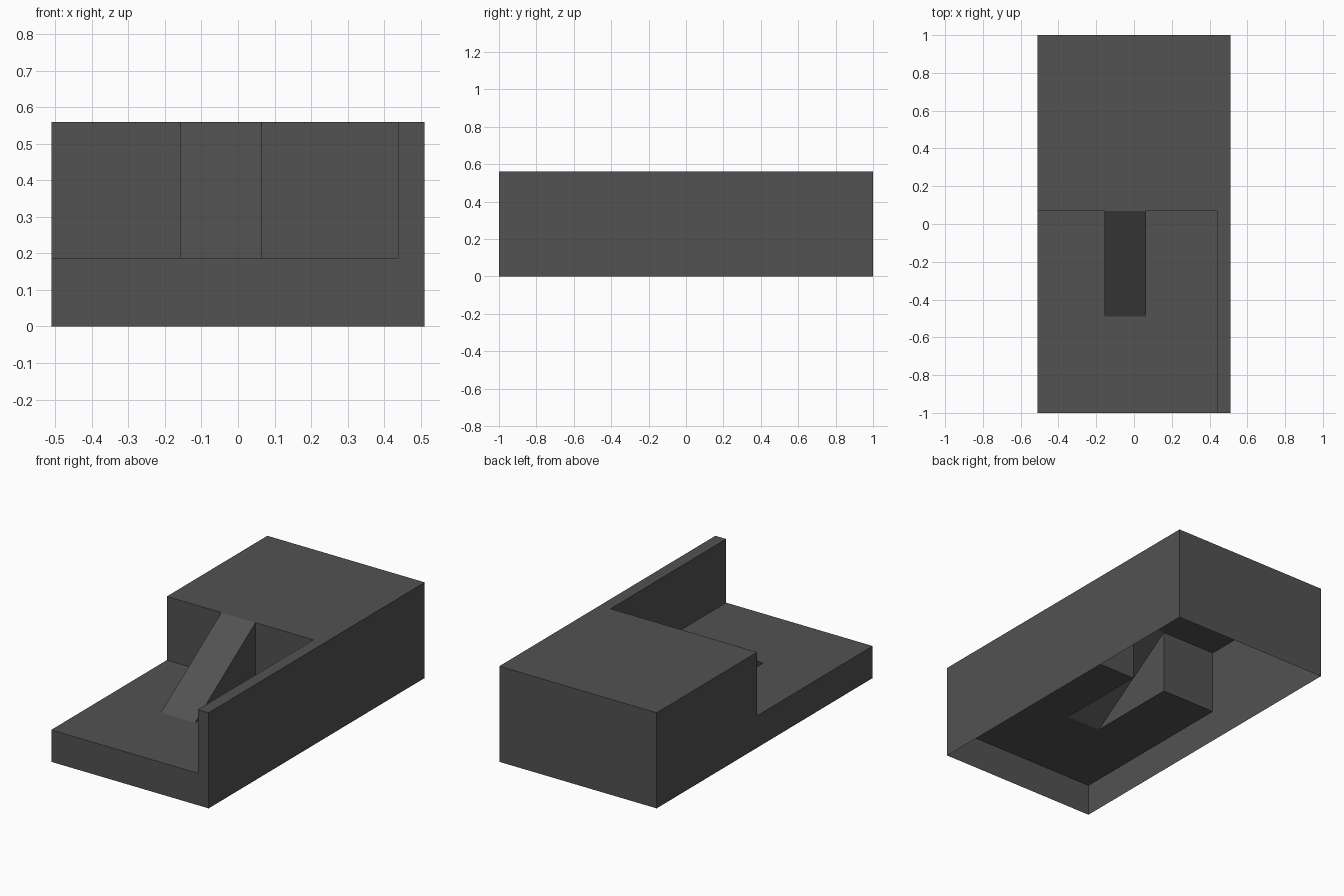
import bpy
import bmesh

if "Cube" in bpy.data.objects:
    bpy.data.objects.remove(bpy.data.objects["Cube"])

# Key dimensions
W, L = 0.51, 1.0            # half width, half length
TOP, DECK = 0.56, 0.187     # upper and lower levels
STEP_Y, FENCE_X = 0.07, 0.44
RAMP_L, RAMP_R, RAMP_TOE = -0.157, 0.064, -0.49

grey = bpy.data.materials.new("dark grey")
grey.diffuse_color = (0.085, 0.085, 0.085, 1)
grey.use_nodes = True
grey.node_tree.nodes["Principled BSDF"].inputs["Base Color"].default_value = grey.diffuse_color


def panels(name, faces):
    """Sheet object from outlines listed counter-clockwise as seen from outside."""
    bm = bmesh.new()
    for pts in faces:
        bm.faces.new([bm.verts.new(p) for p in pts])
    bmesh.ops.remove_doubles(bm, verts=bm.verts, dist=1e-5)
    mesh = bpy.data.meshes.new(name)
    bm.to_mesh(mesh)
    bm.free()
    mesh.materials.append(grey)
    obj = bpy.data.objects.new(name, mesh)
    bpy.context.collection.objects.link(obj)
    return obj


def flat(outline, z):
    return [(x, y, z) for x, y in outline]


def wall(a, b, z0, z1):
    """Upright panel from a to b, outside on the right of the direction."""
    return [(*a, z0), (*b, z0), (*b, z1), (*a, z1)]


# Raised top: rear block plus the narrow side wall
panels("upper_top", [flat([(-W, STEP_Y), (FENCE_X, STEP_Y), (FENCE_X, -L),
                           (W, -L), (W, L), (-W, L)], TOP)])

# Low front deck, notched open under the ramp
panels("front_deck", [flat([(-W, -L), (FENCE_X, -L), (FENCE_X, STEP_Y),
                            (RAMP_R, STEP_Y), (RAMP_R, RAMP_TOE),
                            (RAMP_L, RAMP_TOE), (RAMP_L, STEP_Y),
                            (-W, STEP_Y)], DECK)])

# Outer walls, open underneath
panels("outer_walls", [
    wall((W, -L), (W, L), 0, TOP),
    wall((W, L), (-W, L), 0, TOP),
    [(-W, L, 0), (-W, -L, 0), (-W, -L, DECK), (-W, STEP_Y, DECK),
     (-W, STEP_Y, TOP), (-W, L, TOP)],
    [(-W, -L, 0), (W, -L, 0), (W, -L, TOP), (FENCE_X, -L, TOP),
     (FENCE_X, -L, DECK), (-W, -L, DECK)],
])

# Step face on both sides of the ramp, and inner face of the side wall
panels("inner_walls", [
    wall((-W, STEP_Y), (RAMP_L, STEP_Y), DECK, TOP),
    wall((RAMP_R, STEP_Y), (FENCE_X, STEP_Y), DECK, TOP),
    wall((FENCE_X, STEP_Y), (FENCE_X, -L), DECK, TOP),
])

# Ramp: slope and two triangular sides
panels("ramp", [
    [(RAMP_L, RAMP_TOE, DECK), (RAMP_R, RAMP_TOE, DECK),
     (RAMP_R, STEP_Y, TOP), (RAMP_L, STEP_Y, TOP)],
    [(RAMP_R, RAMP_TOE, DECK), (RAMP_R, STEP_Y, DECK), (RAMP_R, STEP_Y, TOP)],
    [(RAMP_L, STEP_Y, DECK), (RAMP_L, RAMP_TOE, DECK), (RAMP_L, STEP_Y, TOP)],
])
